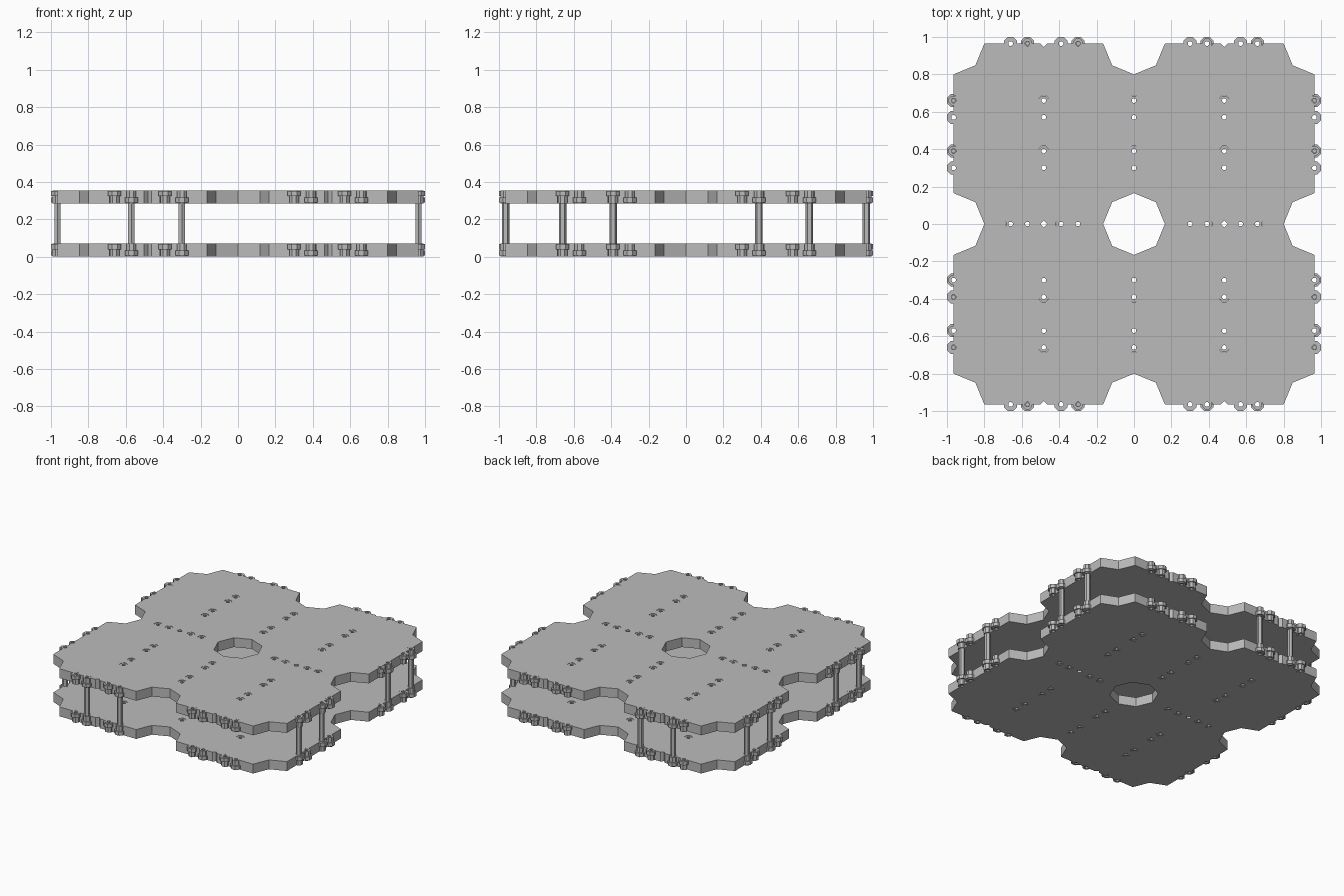
import bpy
import bmesh
import math
from mathutils import Matrix, Vector

cube = bpy.data.objects.get("Cube")
if cube:
    bpy.data.objects.remove(cube, do_unlink=True)

EDGE = 0.965           # half width of a plate, also the grid pitch
THICK = 0.07           # plate thickness
UPPER = 0.285          # base height of the upper plate
OFFSETS = [-0.66, -0.57, -0.39, -0.30, 0.30, 0.39, 0.57, 0.66]

grey = bpy.data.materials.new("Mid grey")
grey.use_nodes = True
grey.diffuse_color = (0.5, 0.5, 0.5, 1)
bsdf = next(n for n in grey.node_tree.nodes if n.type == "BSDF_PRINCIPLED")
bsdf.inputs["Base Color"].default_value = grey.diffuse_color


def make_object(name, bm, z=0.0):
    bmesh.ops.recalc_face_normals(bm, faces=bm.faces[:])
    mesh = bpy.data.meshes.new(name)
    bm.to_mesh(mesh)
    bm.free()
    mesh.materials.append(grey)
    obj = bpy.data.objects.new(name, mesh)
    obj.location.z = z
    bpy.context.collection.objects.link(obj)
    return obj


def prism(bm, x, y, z0, z1, radius, sides, turn=0.0):
    matrix = Matrix.Translation((x, y, (z0 + z1) / 2)) @ Matrix.Rotation(turn, 4, "Z")
    bmesh.ops.create_cone(bm, cap_ends=True, segments=sides, radius1=radius,
                          radius2=radius, depth=z1 - z0, matrix=matrix)


def tube(bm, x, y, z0, z1, inner, outer, sides=8):
    turn = Matrix.Rotation(math.pi / sides, 3, "Z")
    profile = [(inner, z0), (outer, z0), (outer, z1), (inner, z1)]
    verts = [bm.verts.new(turn @ Vector((r, 0, z)) + Vector((x, y, 0)))
             for r, z in profile]
    edges = [bm.edges.new((verts[i], verts[i - 1])) for i in range(4)]
    bmesh.ops.spin(bm, geom=verts + edges, cent=(x, y, 0), axis=(0, 0, 1),
                   angle=math.tau, steps=sides, use_merge=True)


def cut(obj, cutter):
    mod = obj.modifiers.new("Cut", "BOOLEAN")
    mod.operation = "DIFFERENCE"
    mod.solver = "EXACT"
    mod.object = cutter
    bpy.context.view_layer.update()
    graph = bpy.context.evaluated_depsgraph_get()
    mesh = bpy.data.meshes.new_from_object(obj.evaluated_get(graph))
    obj.modifiers.clear()
    obj.data = mesh
    bpy.data.objects.remove(cutter, do_unlink=True)


# Fastener positions: around the rim, and on the inner seams
rim = []
for i, d in enumerate(OFFSETS):
    for side in (-EDGE, EDGE):
        rim += [(d, side, i % 2 == 0), (side, d, i % 2 == 0)]
inner = [(x, d) for x in (-EDGE / 2, 0, EDGE / 2) for d in OFFSETS]
inner += [(d, 0) for d in OFFSETS]

# Plate: a square slab
bm = bmesh.new()
bmesh.ops.create_cube(bm, size=1, matrix=Matrix.Translation((0, 0, THICK / 2))
                      @ Matrix.Diagonal((2 * EDGE, 2 * EDGE, THICK, 1)))
lower = make_object("lower_plate", bm)

# Octagonal openings at every grid corner
bm = bmesh.new()
for gx in (-EDGE, 0, EDGE):
    for gy in (-EDGE, 0, EDGE):
        prism(bm, gx, gy, -0.1, 0.2, 0.165, 8)
cut(lower, make_object("corner_cutter", bm))

# Fastener holes and small diamond notches
bm = bmesh.new()
for x, y in inner + [p[:2] for p in rim]:
    prism(bm, x, y, -0.1, 0.2, 0.028, 8, math.pi / 8)
for x in (-EDGE / 2, EDGE / 2):
    for y in (-EDGE, 0, EDGE):
        prism(bm, x, y, -0.1, 0.2, 0.019, 4)
cut(lower, make_object("hole_cutter", bm))

upper = lower.copy()
upper.name = "upper_plate"
upper.location.z = UPPER
bpy.context.collection.objects.link(upper)

# Sleeves in every hole, with alternating high and low flanges on the rim
for level, z in (("lower", 0), ("upper", UPPER)):
    bm = bmesh.new()
    for x, y in inner:
        tube(bm, x, y, 0.003, THICK - 0.003, 0.013, 0.0278)
    make_object(level + "_inner_sleeves", bm, z)
    bm = bmesh.new()
    for x, y, high in rim:
        tube(bm, x, y, 0, THICK, 0.013, 0.0278)
        base = 0.04 if high else 0.006
        tube(bm, x, y, base, base + 0.027, 0.026, 0.0379)
    make_object(level + "_rim_sleeves", bm, z)

# Posts joining the plates, each with a thin pin running through its sleeves
bm = bmesh.new()
posts = [(x, y) for x in (-EDGE, EDGE) for y in (-0.66, -0.39, 0.39, 0.66)]
posts += [(x, y) for x in (-0.57, -0.30) for y in (-EDGE, EDGE)]
for x, y in posts:
    prism(bm, x, y, THICK - 0.005, UPPER + 0.005, 0.02, 6)
    prism(bm, x, y, 0.01, UPPER + THICK - 0.01, 0.0125, 6)
make_object("spacer_posts", bm)
